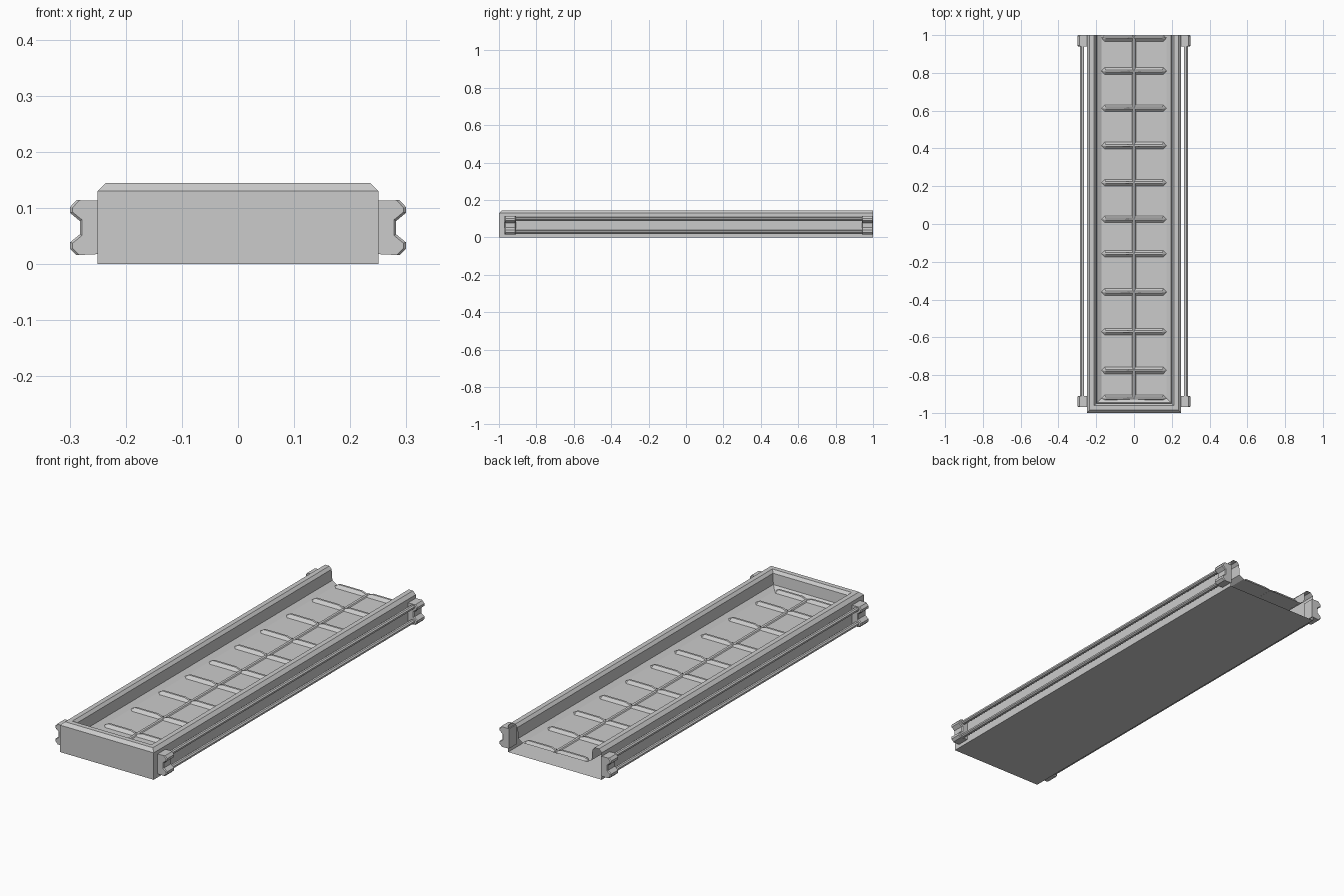
import bpy, bmesh

if "Cube" in bpy.data.objects:
    bpy.data.objects.remove(bpy.data.objects["Cube"])


def make_object(name, bm):
    mesh = bpy.data.meshes.new(name)
    bm.to_mesh(mesh)
    bm.free()
    ob = bpy.data.objects.new(name, mesh)
    bpy.context.collection.objects.link(ob)
    return ob


def extrude_y(bm, profile, y0, y1):
    """Closed (x, z) profile drawn out along y."""
    a = [bm.verts.new((x, y0, z)) for x, z in profile]
    b = [bm.verts.new((x, y1, z)) for x, z in profile]
    n = len(profile)
    faces = [bm.faces.new(a), bm.faces.new(b[::-1])]
    for i in range(n):
        j = (i + 1) % n
        faces.append(bm.faces.new((a[i], b[i], b[j], a[j])))
    bmesh.ops.recalc_face_normals(bm, faces=faces)
    return faces


def mirror_x(ob):
    mod = ob.modifiers.new("mirror", 'MIRROR')
    mod.use_axis[0] = True
    mod.use_mirror_merge = False


# Tray: rim profile (inset, height) carried round three sides, hollow and open at the back
FLOOR = 0.065
rim = [(0, 0), (0, 0.13), (0.015, 0.145), (0.038, 0.145),
       (0.05, 0.132), (0.054, 0.08), (0.078, FLOOR)]
bm = bmesh.new()
rings = []
for d, z in rim:
    x, y = 0.25 - d, -1 + d
    rings.append([bm.verts.new(p) for p in
                  ((-x, 1, z), (-x, y, z), (x, y, z), (x, 1, z))])
for lo, hi in zip(rings, rings[1:]):
    for i in range(3):
        bm.faces.new((lo[i], lo[i + 1], hi[i + 1], hi[i]))
bm.faces.new(rings[-1])
bm.faces.new(rings[0][::-1])
make_object("tray", bm)

# Slats across the floor: low ridges with pointed ends, steeper at the back
bm = bmesh.new()
for y in (0.985, 0.81, 0.613, 0.415, 0.218, 0.025, -0.158, -0.36, -0.57, -0.775, -0.922):
    back = min(y + 0.018, 1.0)
    outline = [(0.0, y - 0.018), (0.155, y - 0.018), (0.172, y),
               (0.155, back), (0.0, back)]
    crest = [(0.0, y - 0.004, 0.004), (0.03, y - 0.004, 0.014), (0.15, y - 0.004, 0.014),
             (0.15, y + 0.006, 0.014), (0.03, y + 0.006, 0.014), (0.0, y + 0.006, 0.004)]
    o = [bm.verts.new((x, v, FLOOR)) for x, v in outline]
    c = [bm.verts.new((x, v, FLOOR + h)) for x, v, h in crest]
    for f in ((o[0], o[1], c[2], c[1], c[0]), (o[1], o[2], c[2]),
              (o[2], c[3], c[2]), (o[2], o[3], c[3]),
              (o[3], o[4], c[5], c[4], c[3]),
              (c[0], c[1], c[4], c[5]), (c[1], c[2], c[3], c[4])):
        bm.faces.new(f)
mirror_x(make_object("floor_slats", bm))

# Centre seam running the length of the floor
bm = bmesh.new()
extrude_y(bm, [(-0.012, FLOOR - 0.002), (0.012, FLOOR - 0.002),
               (0.006, FLOOR + 0.004), (-0.006, FLOOR + 0.004)], -0.922, 1.0)
make_object("floor_seam", bm)

# Brackets: notched blocks with chamfered ends, two per side
bracket = [(0.245, 0.113), (0.288, 0.114), (0.299, 0.102), (0.299, 0.091),
           (0.282, 0.077), (0.282, 0.053), (0.299, 0.039), (0.299, 0.027),
           (0.288, 0.016), (0.245, 0.018)]
bm = bmesh.new()
for y0, y1 in ((-0.97, -0.91), (0.94, 1.0)):
    faces = extrude_y(bm, bracket, y0, y1)
    rim_edges = [e for f in faces[:2] for e in f.edges
                 if min(v.co.x for v in e.verts) > 0.25]
    bmesh.ops.bevel(bm, geom=rim_edges, offset=0.004, segments=1, affect='EDGES')
mirror_x(make_object("side_brackets", bm))

# Rails: two slim six-sided bars per side, held between the brackets
bm = bmesh.new()
for z in (0.1, 0.03):
    extrude_y(bm, [(0.264, z - 0.005), (0.270, z - 0.009), (0.279, z - 0.009),
                   (0.285, z - 0.004), (0.285, z + 0.004), (0.279, z + 0.009),
                   (0.270, z + 0.009), (0.264, z + 0.005)], -0.92, 0.95)
mirror_x(make_object("side_rails", bm))
